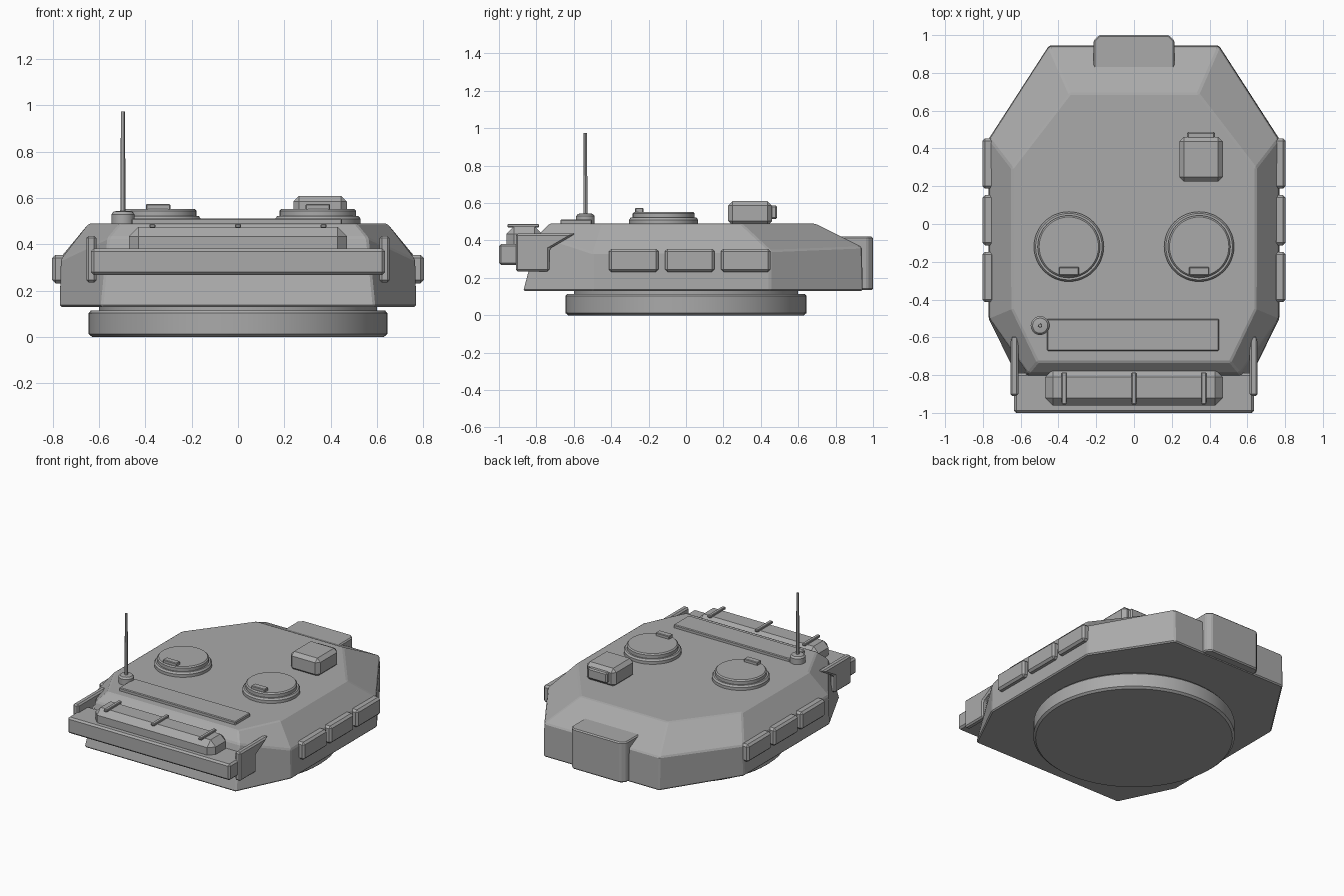
import bpy, bmesh, math
from mathutils import Matrix, Vector

old = bpy.data.objects.get("Cube")
if old:
    bpy.data.objects.remove(old, do_unlink=True)

GREY = (0.4, 0.4, 0.4, 1)
grey = bpy.data.materials.new("armour_grey")
grey.use_nodes = True
grey.diffuse_color = GREY
grey.node_tree.nodes["Principled BSDF"].inputs["Base Color"].default_value = GREY


def finish(name, bm, bevel=0.0, smooth=False):
    bmesh.ops.recalc_face_normals(bm, faces=bm.faces[:])
    mesh = bpy.data.meshes.new(name)
    bm.to_mesh(mesh)
    bm.free()
    mesh.materials.append(grey)
    obj = bpy.data.objects.new(name, mesh)
    bpy.context.collection.objects.link(obj)
    if bevel:
        mod = obj.modifiers.new("edge_bevel", "BEVEL")
        mod.width = bevel
        mod.segments = 1
        mod.limit_method = "ANGLE"
        mod.angle_limit = math.radians(20)
    if smooth:
        bpy.ops.object.select_all(action="DESELECT")
        obj.select_set(True)
        bpy.context.view_layer.objects.active = obj
        bpy.ops.object.shade_smooth_by_angle(angle=math.radians(30))
    return obj


def box(name, x, y, z, bevel=0.0):
    """Box from (min, max) ranges."""
    bm = bmesh.new()
    size = Vector((x[1] - x[0], y[1] - y[0], z[1] - z[0]))
    mid = Vector((x[0] + x[1], y[0] + y[1], z[0] + z[1])) / 2
    bmesh.ops.create_cube(bm, size=1, matrix=Matrix.Translation(mid) @ Matrix.Diagonal(size.to_4d()))
    return finish(name, bm, bevel)


def lathe(name, profile, centre=(0, 0), sides=48):
    """Closed solid of revolution from (radius, z) points."""
    bm = bmesh.new()
    rings = [[bm.verts.new((centre[0] + r * math.cos(math.tau * i / sides),
                            centre[1] + r * math.sin(math.tau * i / sides), z))
              for i in range(sides)] for r, z in profile]
    skin(bm, rings)
    return finish(name, bm, smooth=True)


def skin(bm, rings):
    n = len(rings[0])
    for low, high in zip(rings, rings[1:]):
        for i in range(n):
            j = (i + 1) % n
            bm.faces.new((low[i], low[j], high[j], high[i]))
    bm.faces.new(rings[0][::-1])
    bm.faces.new(rings[-1])


def prism_x(name, x, outline, bevel):
    """Extrude a (y, z) outline across an x range."""
    bm = bmesh.new()
    skin(bm, [[bm.verts.new((px, y, z)) for y, z in outline] for px in x])
    return finish(name, bm, bevel)


# Turret shell: three mirrored eight-sided rings
bm = bmesh.new()
half_rings = [
    [(0.59, -0.87, 0.13), (0.77, -0.5, 0.13), (0.77, 0.45, 0.13), (0.45, 0.945, 0.13)],
    [(0.56, -0.79, 0.43), (0.765, -0.5, 0.335), (0.765, 0.45, 0.345), (0.45, 0.94, 0.365)],
    [(0.51, -0.73, 0.49), (0.645, -0.45, 0.49), (0.645, 0.295, 0.49), (0.34, 0.69, 0.49)],
]
skin(bm, [[bm.verts.new(p) for p in half + [(-x, y, z) for x, y, z in reversed(half)]]
          for half in half_rings])
finish("turret_shell", bm, bevel=0.008)

# Turret ring with a narrower neck
lathe("turret_ring", [(0.63, 0), (0.645, 0.012), (0.645, 0.103), (0.635, 0.115)], sides=64)
lathe("ring_neck", [(0.6, 0.1), (0.6, 0.14)], sides=64)

# Gun mount block, with its upright outer edges cut back
bm = bmesh.new()
mount = [(-0.215, 0.8), (0.215, 0.8), (0.215, 0.97), (0.185, 1.0), (-0.185, 1.0), (-0.215, 0.97)]
skin(bm, [[bm.verts.new((x, y, z)) for x, y in mount] for z in (0.135, 0.42)])
finish("gun_mount", bm, bevel=0.008)

# Side stowage boxes and rack brackets
for side, s in (("left", 1), ("right", -1)):
    for i, y in enumerate((-0.28, 0.02, 0.32)):
        box(f"{side}_side_box_{i + 1}", sorted((s * 0.74, s * 0.803)),
            (y - 0.133, y + 0.133), (0.232, 0.355), 0.014)
    prism_x(f"{side}_rack_bracket", sorted((s * 0.612, s * 0.655)),
            [(-0.91, 0.235), (-0.73, 0.235), (-0.73, 0.355), (-0.59, 0.437), (-0.91, 0.437)], 0.01)

# Front rack tray and its load
box("rack_tray", (-0.635, 0.635), (-1.0, -0.79), (0.268, 0.382), 0.012)
box("rack_load", (-0.47, 0.47), (-0.96, -0.77), (0.33, 0.475), 0.04)
for i, x in enumerate((-0.37, 0, 0.37)):
    box(f"load_strap_{i + 1}", (x - 0.013, x + 0.013), (-0.955, -0.785), (0.47, 0.488), 0.004)

# Hatches with grab handles
for side, s in (("left", 1), ("right", -1)):
    cx, cy = s * 0.345, -0.12
    lathe(f"{side}_hatch_ring", [(0.185, 0.48), (0.185, 0.51), (0.176, 0.522)], (cx, cy))
    lathe(f"{side}_hatch_lid", [(0.165, 0.515), (0.165, 0.545), (0.157, 0.553)], (cx, cy))
    box(f"{side}_hatch_handle", (cx - 0.053, cx + 0.053), (-0.272, -0.228), (0.545, 0.574), 0.004)

# Sight housing and window
box("sight_housing", (0.24, 0.47), (0.225, 0.46), (0.48, 0.61), 0.024)
box("sight_window", (0.28, 0.43), (0.44, 0.487), (0.515, 0.588), 0.008)

# Deck panel and aerial
box("deck_panel", (-0.46, 0.45), (-0.672, -0.502), (0.48, 0.512), 0.005)
lathe("aerial_base", [(0.05, 0.48), (0.05, 0.53), (0.04, 0.542), (0.02, 0.545)], (-0.497, -0.538), 20)
lathe("aerial_rod", [(0.011, 0.53), (0.009, 0.975)], (-0.497, -0.538), 12)
